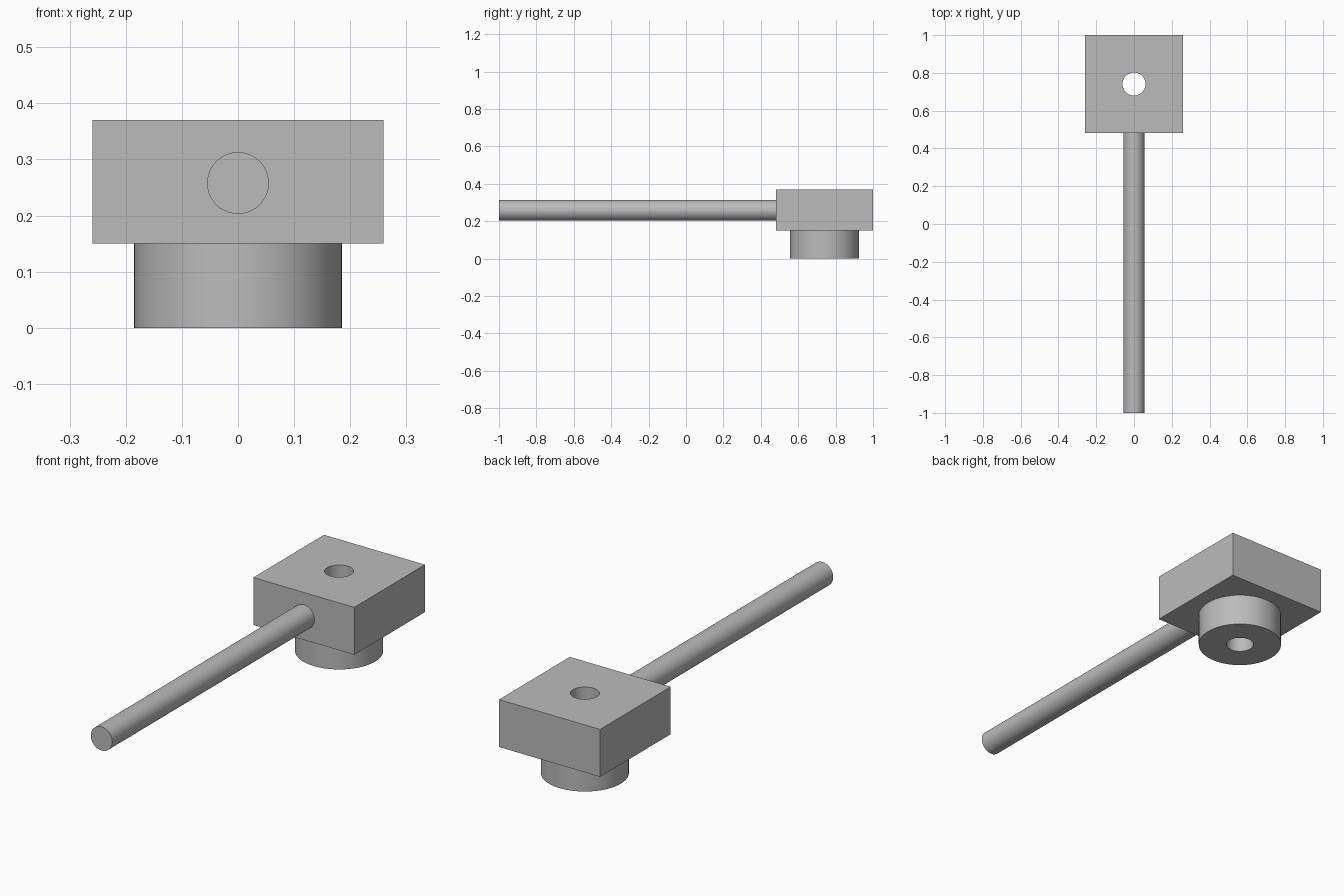
import bpy
import math

default = bpy.data.objects.get("Cube")
if default:
    bpy.data.objects.remove(default, do_unlink=True)

HEAD_Y = 0.741      # centre of the head along the rod axis
HEAD_SIZE = 0.518
HEAD_BOTTOM, HEAD_TOP = 0.15, 0.37

# Single plain grey
grey = bpy.data.materials.new("plain_grey")
grey.use_nodes = True
colour = (0.5, 0.5, 0.5, 1)
grey.diffuse_color = colour
grey.node_tree.nodes["Principled BSDF"].inputs["Base Color"].default_value = colour


def finish(obj, name):
    obj.name = name
    obj.data.materials.clear()
    obj.data.materials.append(grey)
    return obj


def cylinder(name, radius, depth, location, rotation=(0, 0, 0)):
    bpy.ops.mesh.primitive_cylinder_add(vertices=64, radius=radius, depth=depth,
                                        location=location, rotation=rotation)
    return finish(bpy.context.object, name)


def smooth(obj):
    bpy.ops.object.select_all(action="DESELECT")
    obj.select_set(True)
    bpy.context.view_layer.objects.active = obj
    bpy.ops.object.shade_smooth_by_angle(angle=math.radians(30))


# Square head block
bpy.ops.mesh.primitive_cube_add(size=1, location=(0, HEAD_Y, (HEAD_BOTTOM + HEAD_TOP) / 2))
head = finish(bpy.context.object, "head_block")
head.scale = (HEAD_SIZE, HEAD_SIZE, HEAD_TOP - HEAD_BOTTOM)
bpy.ops.object.transform_apply(location=False, rotation=False, scale=True)

# Round collar below the head
collar = cylinder("collar", 0.185, HEAD_BOTTOM, (0, HEAD_Y, HEAD_BOTTOM / 2))

# Vertical bore through head and collar
bore = cylinder("bore_cutter", 0.061, 1, (0, HEAD_Y, 0.2))
for part in (head, collar):
    cut = part.modifiers.new("bore", "BOOLEAN")
    cut.operation = "DIFFERENCE"
    cut.solver = "EXACT"
    cut.object = bore
    bpy.context.view_layer.objects.active = part
    bpy.ops.object.modifier_apply(modifier=cut.name)
    smooth(part)
bpy.data.objects.remove(bore, do_unlink=True)

# Long handle rod, butting against the front of the head
rod_end = HEAD_Y - HEAD_SIZE / 2
rod = cylinder("handle_rod", 0.055, rod_end + 1, (0, (rod_end - 1) / 2, 0.258),
               (math.pi / 2, 0, 0))
smooth(rod)
